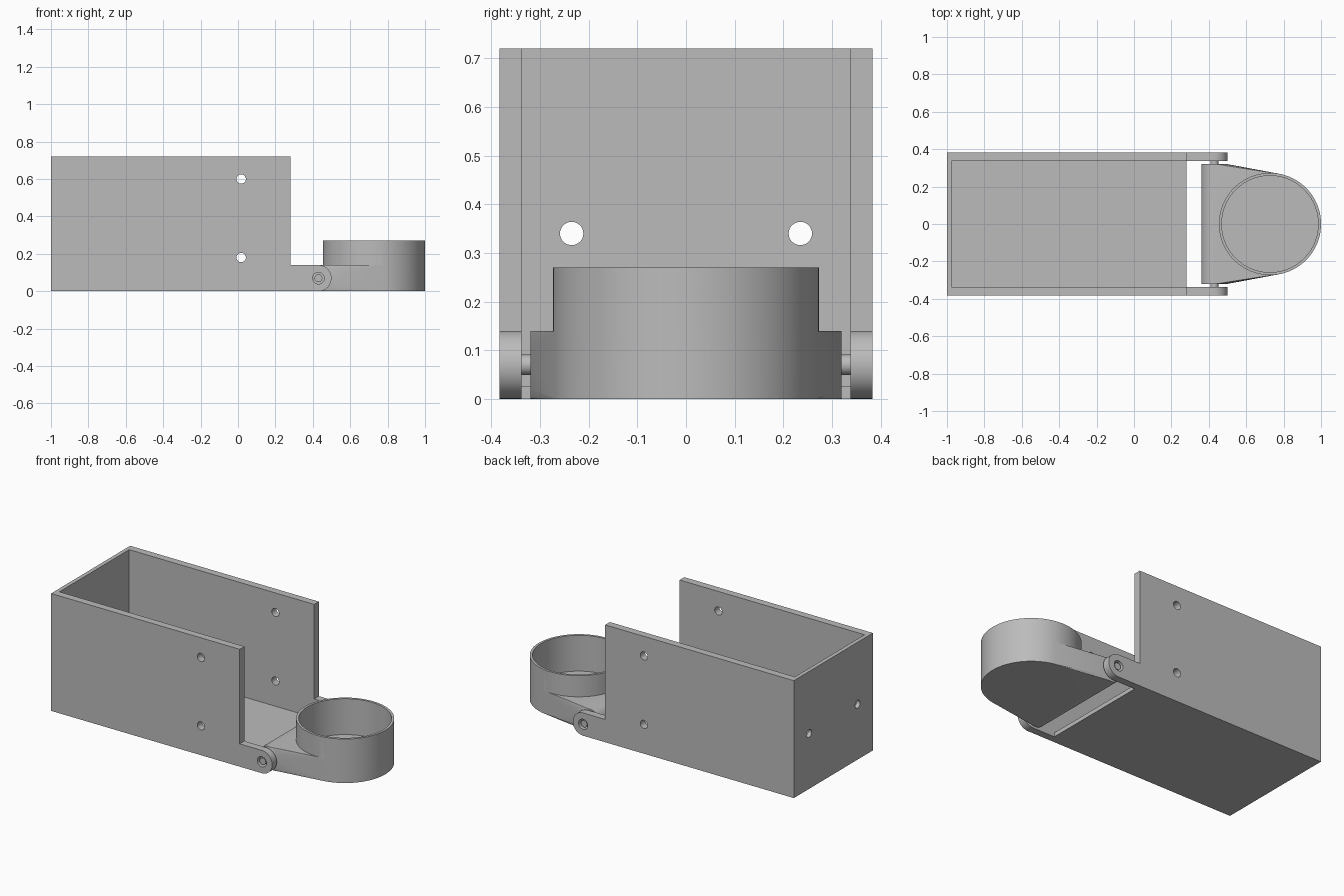
import bpy
import bmesh
import math
from mathutils import Matrix

if "Cube" in bpy.data.objects:
    bpy.data.objects.remove(bpy.data.objects["Cube"])

grey = bpy.data.materials.new("plain grey")
grey.diffuse_color = (0.5, 0.5, 0.5, 1)
grey.use_nodes = True
grey.node_tree.nodes["Principled BSDF"].inputs["Base Color"].default_value = grey.diffuse_color

HINGE_X, HINGE_Z, HINGE_R = 0.43, 0.07, 0.07
CUP_X, CUP_R = 0.727, 0.273


def finish(name, bm):
    bmesh.ops.recalc_face_normals(bm, faces=bm.faces[:])
    mesh = bpy.data.meshes.new(name)
    bm.to_mesh(mesh)
    bm.free()
    mesh.materials.append(grey)
    obj = bpy.data.objects.new(name, mesh)
    bpy.context.collection.objects.link(obj)
    return obj


def box(name, x, y, z):
    bm = bmesh.new()
    size = Matrix.Diagonal((x[1] - x[0], y[1] - y[0], z[1] - z[0], 1))
    mid = Matrix.Translation((sum(x) / 2, sum(y) / 2, sum(z) / 2))
    bmesh.ops.create_cube(bm, size=1, matrix=mid @ size)
    return finish(name, bm)


def cylinder(name, centre, radius, depth, axis="Z", sides=48):
    bm = bmesh.new()
    turn = {"X": Matrix.Rotation(math.pi / 2, 4, "Y"),
            "Y": Matrix.Rotation(math.pi / 2, 4, "X"),
            "Z": Matrix.Identity(4)}[axis]
    bmesh.ops.create_cone(bm, cap_ends=True, segments=sides, radius1=radius,
                          radius2=radius, depth=depth,
                          matrix=Matrix.Translation(centre) @ turn)
    return finish(name, bm)


def combine(target, others, operation):
    for other in others:
        mod = target.modifiers.new("combine", "BOOLEAN")
        mod.operation, mod.solver, mod.object = operation, "EXACT", other
        bpy.context.view_layer.objects.active = target
        bpy.ops.object.modifier_apply(modifier=mod.name)
        bpy.data.objects.remove(other)


def smooth(obj):
    bpy.ops.object.select_all(action="DESELECT")
    obj.select_set(True)
    bpy.context.view_layer.objects.active = obj
    bpy.ops.object.shade_smooth_by_angle(angle=math.radians(30))


def side_wall(name, y0, y1):
    # tall panel with a low rounded hinge ear at the open end
    arc = [math.radians(-90 + 180 * i / 24) for i in range(25)]
    pts = [(-1, 0)]
    pts += [(HINGE_X + HINGE_R * math.cos(a), HINGE_Z + HINGE_R * math.sin(a)) for a in arc]
    pts += [(0.28, 0.14), (0.28, 0.72), (-1, 0.72)]
    bm = bmesh.new()
    face = bm.faces.new([bm.verts.new((x, y0, z)) for x, z in pts])
    new = bmesh.ops.extrude_face_region(bm, geom=[face])["geom"]
    bmesh.ops.translate(bm, vec=(0, y1 - y0, 0),
                        verts=[v for v in new if isinstance(v, bmesh.types.BMVert)])
    return finish(name, bm)


# open tray: two side walls, floor and back wall
tray = side_wall("tray", -0.383, -0.338)
combine(tray, [side_wall("left_wall", 0.338, 0.383),
               box("floor", (-1, 0.28), (-0.36, 0.36), (0, 0.025)),
               box("back_wall", (-1, -0.975), (-0.36, 0.36), (0, 0.72))], "UNION")

# screw holes in the sides and back, pin holes in the ears
holes = [cylinder("hole", (0.017, 0, z), 0.025, 1, "Y", 32) for z in (0.18, 0.60)]
holes += [cylinder("hole", (-1, y, 0.34), 0.024, 0.2, "X", 32) for y in (-0.235, 0.235)]
holes.append(cylinder("hole", (HINGE_X, 0, HINGE_Z), 0.031, 1, "Y", 32))
combine(tray, holes, "DIFFERENCE")
smooth(tray)

# holder arm: hull of the hinge barrel and the cup base
bm = bmesh.new()
bmesh.ops.create_cone(bm, cap_ends=True, segments=48, radius1=HINGE_R, radius2=HINGE_R,
                      depth=0.64, matrix=Matrix.Translation((HINGE_X, 0, HINGE_Z))
                      @ Matrix.Rotation(math.pi / 2, 4, "X"))
bmesh.ops.create_cone(bm, cap_ends=True, segments=96, radius1=CUP_R, radius2=CUP_R,
                      depth=0.14, matrix=Matrix.Translation((CUP_X, 0, 0.07)))
bmesh.ops.delete(bm, geom=bm.faces[:] + bm.edges[:], context="EDGES_FACES")
bmesh.ops.convex_hull(bm, input=bm.verts[:])
bmesh.ops.delete(bm, geom=[v for v in bm.verts if not v.link_faces], context="VERTS")
bmesh.ops.dissolve_limit(bm, angle_limit=0.002, verts=bm.verts[:], edges=bm.edges[:])
holder = finish("cup_holder", bm)

# round cup with a thin wall
combine(holder, [cylinder("cup", (CUP_X, 0, 0.135), CUP_R, 0.27, sides=96)], "UNION")
combine(holder, [cylinder("cup_bore", (CUP_X, 0, 0.25), 0.258, 0.40, sides=96)], "DIFFERENCE")
smooth(holder)

# hinge pins
for side, name in ((-1, "right_pin"), (1, "left_pin")):
    smooth(cylinder(name, (HINGE_X, side * 0.3425, HINGE_Z), 0.021, 0.065, "Y", 32))
